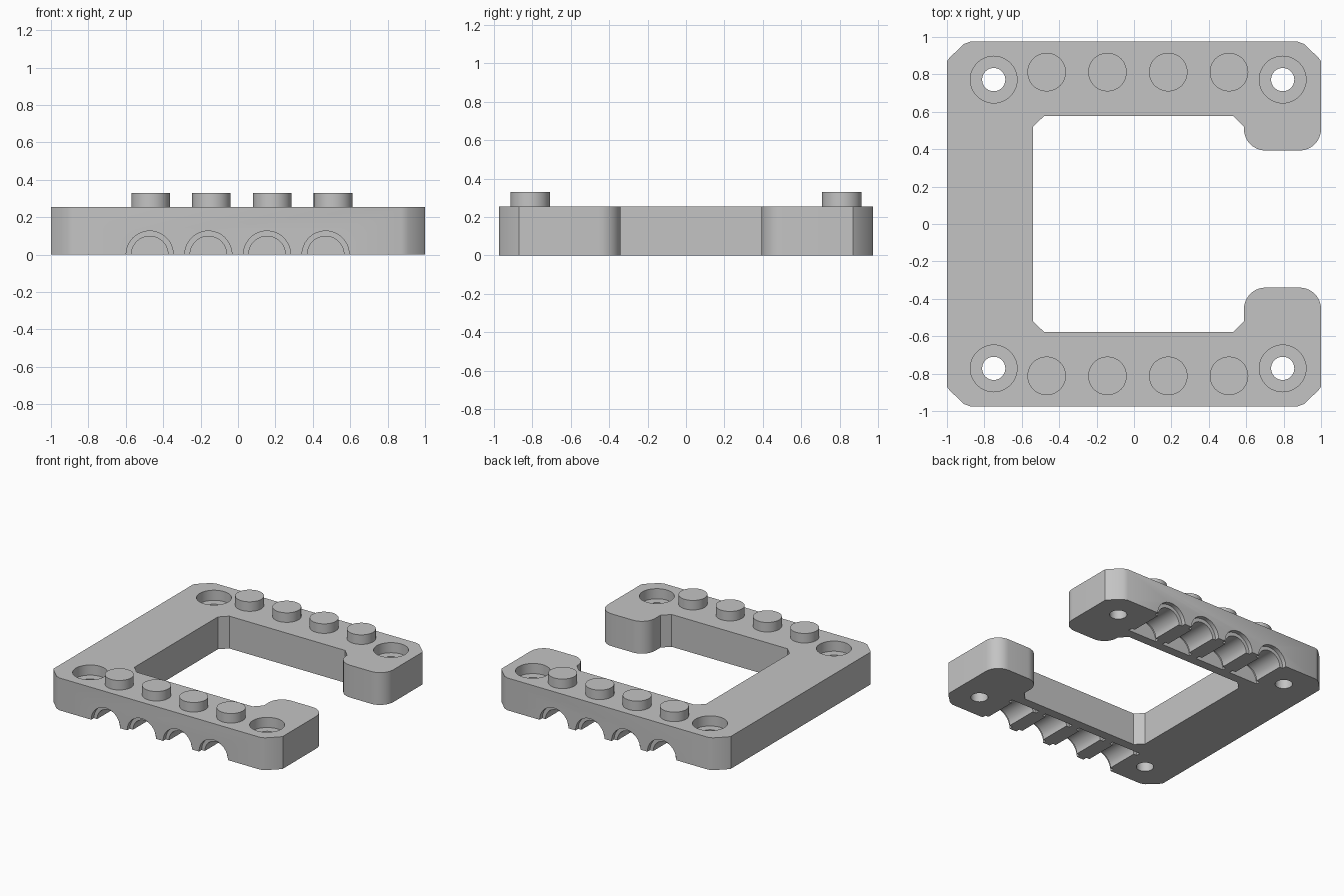
import bpy, bmesh
from math import sin, cos, pi, radians
from mathutils import Matrix

cube = bpy.data.objects.get("Cube")
if cube:
    bpy.data.objects.remove(cube)

grey = bpy.data.materials.new("light_grey")
grey.use_nodes = True
colour = (0.55, 0.55, 0.55, 1)
grey.diffuse_color = colour
grey.node_tree.nodes["Principled BSDF"].inputs["Base Color"].default_value = colour

HALF_Y, TOP = 0.975, 0.255


def make_object(name, bm):
    bmesh.ops.recalc_face_normals(bm, faces=bm.faces)
    mesh = bpy.data.meshes.new(name)
    bm.to_mesh(mesh)
    bm.free()
    mesh.materials.append(grey)
    obj = bpy.data.objects.new(name, mesh)
    bpy.context.collection.objects.link(obj)
    return obj


def turned(bm, profile, matrix, sides=48):
    """Closed solid turned around its local z axis from (radius, height) pairs."""
    rings = [[bm.verts.new(matrix @ Matrix.Rotation(2 * pi * i / sides, 4, 'Z')
                           @ Matrix.Translation((r, 0, h)).translation)
              for i in range(sides)] for r, h in profile]
    for a, b in zip(rings, rings[1:]):
        for i in range(sides):
            j = (i + 1) % sides
            bm.faces.new((a[i], a[j], b[j], b[i]))
    bm.faces.new(rings[0][::-1])
    bm.faces.new(rings[-1])


def arc(cx, cy, r, start, end, steps=10):
    angles = [radians(start + (end - start) * i / steps) for i in range(steps + 1)]
    return [(cx + r * cos(a), cy + r * sin(a)) for a in angles]


def finish(obj):
    bpy.ops.object.select_all(action='DESELECT')
    obj.select_set(True)
    bpy.context.view_layer.objects.active = obj
    bpy.ops.object.shade_smooth_by_angle(angle=radians(30))


def half_outline(pad_end, r=0.115):
    """Back half of the bracket outline, from the spine round to the inner wall."""
    return ([(-1, 0.87), (-0.985, 0.89), (-0.91, 0.962), (-0.875, HALF_Y),
             (0.875, HALF_Y), (0.91, 0.962), (0.985, 0.89), (1, 0.87)]
            + arc(1 - r, pad_end + r, r, 0, -90)
            + arc(0.588 + r, pad_end + r, r, -90, -180)
            + [(0.588, 0.52), (0.53, 0.578), (-0.48, 0.578), (-0.54, 0.52)])


# C-shaped body
bm = bmesh.new()
front = [(x, -y) for x, y in reversed(half_outline(0.34))]
base = bm.faces.new([bm.verts.new((x, y, 0)) for x, y in half_outline(0.393) + front])
lifted = bmesh.ops.extrude_face_region(bm, geom=[base])
bmesh.ops.translate(bm, vec=(0, 0, TOP),
                    verts=[v for v in lifted["geom"] if isinstance(v, bmesh.types.BMVert)])
body = make_object("bracket_body", bm)

# Cutters: stepped screw holes and half-round pin grooves on the underside
bm = bmesh.new()
screw = [(0.062, -0.1), (0.062, 0.175), (0.125, 0.175), (0.125, 0.4)]
pin = [(0.126, -0.1), (0.126, 0.033), (0.098, 0.033),
       (0.098, 0.292), (0.126, 0.292), (0.126, 0.325)]
for side in (-1, 1):
    for x in (-0.75, 0.795):
        turned(bm, screw, Matrix.Translation((x, side * 0.772, 0)))
    for i in range(4):
        place = Matrix.Translation((-0.472 + 0.3135 * i, side * HALF_Y, 0))
        turned(bm, pin, place @ Matrix.Rotation(side * pi / 2, 4, 'X'))
cutter = make_object("hole_cutter", bm)
cutter.hide_render = True

cut = body.modifiers.new("holes", 'BOOLEAN')
cut.operation = 'DIFFERENCE'
cut.solver = 'EXACT'
cut.object = cutter
bpy.context.view_layer.objects.active = body
bpy.ops.object.modifier_apply(modifier=cut.name)
bpy.data.objects.remove(cutter)
finish(body)

# Round studs on both arms
for side, label in ((-1, "front"), (1, "back")):
    for i in range(4):
        bm = bmesh.new()
        turned(bm, [(0.103, TOP - 0.02), (0.103, 0.33)],
               Matrix.Translation((-0.467 + 0.325 * i, side * 0.812, 0)))
        finish(make_object(f"{label}_stud_{i + 1}", bm))
